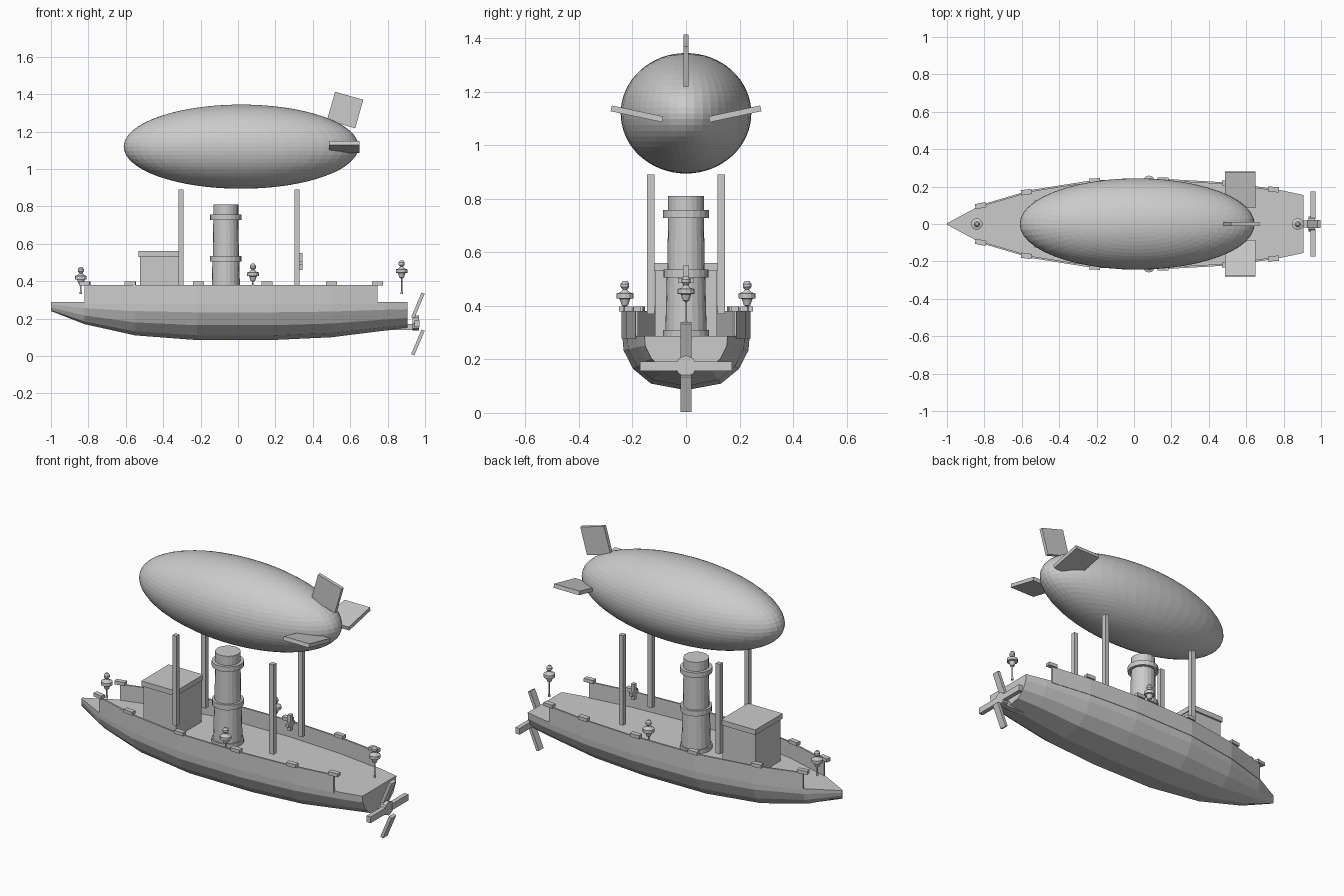
import bpy, bmesh, math
from mathutils import Matrix, Vector

if "Cube" in bpy.data.objects:
    bpy.data.objects.remove(bpy.data.objects["Cube"], do_unlink=True)

grey = bpy.data.materials.new("plain_grey")
grey.use_nodes = True
grey.diffuse_color = (0.6, 0.6, 0.6, 1)
grey.node_tree.nodes["Principled BSDF"].inputs["Base Color"].default_value = (0.6, 0.6, 0.6, 1)


def finish(name, bm):
    bmesh.ops.recalc_face_normals(bm, faces=bm.faces)
    mesh = bpy.data.meshes.new(name)
    bm.to_mesh(mesh)
    bm.free()
    mesh.materials.append(grey)
    ob = bpy.data.objects.new(name, mesh)
    bpy.context.collection.objects.link(ob)
    return ob


def box(name, centre, size, angle=0, axis='X'):
    bm = bmesh.new()
    m = Matrix.Translation(centre) @ Matrix.Rotation(math.radians(angle), 4, axis)
    bmesh.ops.create_cube(bm, size=1, matrix=m @ Matrix.Diagonal((*size, 1)))
    return finish(name, bm)


def lathe(name, x, y, profile, sides):
    """Closed turned shape from (radius, height) pairs."""
    bm = bmesh.new()
    rings = []
    for r, z in profile:
        ring = []
        for i in range(sides):
            a = math.tau * i / sides
            ring.append(bm.verts.new((x + r * math.cos(a), y + r * math.sin(a), z)))
        rings.append(ring)
    for a, b in zip(rings, rings[1:]):
        for i in range(sides):
            j = (i + 1) % sides
            bm.faces.new((a[i], a[j], b[j], b[i]))
    bm.faces.new(rings[0])
    bm.faces.new(rings[-1])
    return finish(name, bm)


# Hull: stations of (x, half width, keel height)
DECK = 0.288
stations = [(-1, 0.004, 0.24), (-0.82, 0.1, 0.17), (-0.55, 0.18, 0.11), (-0.22, 0.232, 0.085),
            (0.18, 0.238, 0.085), (0.5, 0.22, 0.1), (0.78, 0.182, 0.135), (0.905, 0.155, 0.148)]
section = [(1, 0), (0.98, 0.27), (0.83, 0.61), (0.55, 0.88), (0, 1)]
section += [(-w, d) for w, d in reversed(section[:-1])]
bm = bmesh.new()
rows = [[bm.verts.new((x, w * f, DECK - (DECK - keel) * d)) for f, d in section]
        for x, w, keel in stations]
for a, b in zip(rows, rows[1:]):
    for i in range(len(section) - 1):
        bm.faces.new((a[i], a[i + 1], b[i + 1], b[i]))
    bm.faces.new((a[-1], a[0], b[0], b[-1]))
bm.faces.new(rows[0])
bm.faces.new(rows[-1])
finish("hull", bm)


def half_width(x):
    for (xa, wa, _), (xb, wb, _) in zip(stations, stations[1:]):
        if xa <= x <= xb:
            return wa + (wb - wa) * (x - xa) / (xb - xa)


# Bulwarks and the pads on their rims
RIM = 0.38
rim_x = [-0.82, -0.55, -0.22, 0.18, 0.5, 0.745]
pad_x = [-0.82, -0.575, -0.21, 0.155, 0.5, 0.745]
for side, label in ((1, "left"), (-1, "right")):
    bm = bmesh.new()
    rows = []
    for x in rim_x:
        w = half_width(x)
        rows.append([bm.verts.new((x, side * (w + o), z)) for o, z in
                     ((0.002, DECK - 0.01), (0.002, RIM), (-0.008, RIM), (-0.008, DECK - 0.01))])
    for a, b in zip(rows, rows[1:]):
        for i in range(4):
            j = (i + 1) % 4
            bm.faces.new((a[i], a[j], b[j], b[i]))
    bm.faces.new(rows[0])
    bm.faces.new(rows[-1])
    finish(label + "_bulwark", bm)
    for x in pad_x:
        slope = (half_width(x + 0.03) - half_width(x - 0.03)) / 0.06
        box(label + "_rim_pad", (x, side * (half_width(x) - 0.002), 0.388), (0.058, 0.028, 0.02),
            side * math.degrees(math.atan(slope)) * 0.5, 'Z')
    # Envelope supports
    for x in (-0.305, 0.315):
        box(label + "_support_post", (x, side * 0.132, 0.63), (0.027, 0.027, 0.52))
    # Side tail fins
    box(label + "_tail_fin", (0.569, side * 0.183, 1.117), (0.163, 0.197, 0.022), side * 12)

# Cabin
box("cabin", (-0.42, 0, 0.41), (0.21, 0.23, 0.25))
box("cabin_roof", (-0.42, 0, 0.545), (0.222, 0.25, 0.03))

# Funnel with collars
lathe("funnel", -0.065, 0, [(0.085, 0.285), (0.085, 0.31), (0.077, 0.31), (0.072, 0.505),
      (0.084, 0.505), (0.084, 0.535), (0.07, 0.535), (0.067, 0.728), (0.085, 0.728),
      (0.085, 0.757), (0.067, 0.757), (0.067, 0.81)], 20)

# Steering wheel
box("wheel_upright", (0.335, 0, 0.505), (0.02, 0.024, 0.09))
box("wheel_crossbar", (0.335, 0, 0.495), (0.018, 0.06, 0.018))

# Lanterns: stem, bowl, disc and ball
for name, x, y, z, foot in (("bow_lantern", -0.84, 0, 0.42, 0.33), ("stern_lantern", 0.875, 0, 0.455, 0.33),
                            ("left_lantern", 0.08, 0.228, 0.438, 0.37),
                            ("right_lantern", 0.08, -0.228, 0.438, 0.37)):
    lathe(name, x, y, [(0.007, foot), (0.007, foot + 0.012), (0.004, foot + 0.012), (0.004, z - 0.04),
          (0.012, z - 0.036), (0.02, z - 0.012), (0.031, z - 0.01), (0.031, z + 0.008),
          (0.018, z + 0.012), (0.008, z + 0.022), (0.016, z + 0.032), (0.016, z + 0.044),
          (0.008, z + 0.055)], 12)

# Envelope and upper fin
bm = bmesh.new()
bmesh.ops.create_uvsphere(bm, u_segments=48, v_segments=32, radius=1,
                          matrix=Matrix.Translation((0.017, 0, 1.119)) @ Matrix.Diagonal((0.628, 0.244, 0.225, 1)))
finish("envelope", bm)
box("upper_tail_fin", (0.573, 0, 1.315), (0.157, 0.02, 0.158), 16, 'Y')

# Propeller: hub, shaft and four pitched blades
bm = bmesh.new()
bmesh.ops.create_cone(bm, cap_ends=True, segments=8, radius1=0.04, radius2=0.04, depth=0.035,
                      matrix=Matrix.Translation((0.95, 0, 0.175)) @ Matrix.Rotation(math.pi / 2, 4, 'Y'))
finish("propeller_hub", bm)
box("propeller_shaft", (0.88, 0, 0.155), (0.15, 0.035, 0.03))
for z in (0.27, 0.072):
    box("upright_blade", (0.962, 0, z), (0.018, 0.042, 0.143), 23, 'Y')
for y in (-0.1, 0.1):
    box("level_blade", (0.957, y, 0.174), (0.026, 0.145, 0.036))
